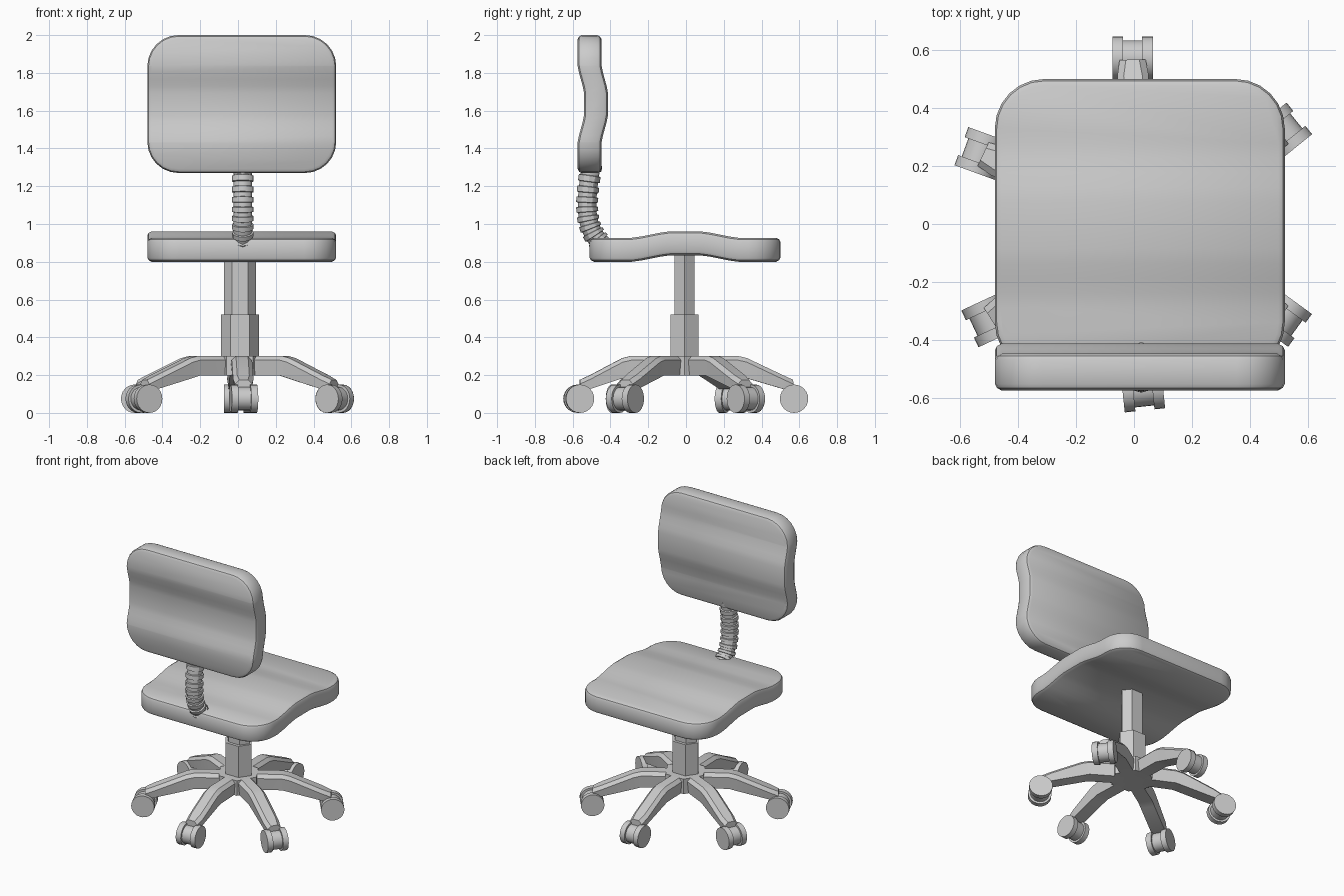
import bpy, bmesh, math
from mathutils import Vector, Matrix

if "Cube" in bpy.data.objects:
    bpy.data.objects.remove(bpy.data.objects["Cube"])

CX, CY = 0.01, -0.008   # column axis


def finish(name, bm, smooth=30):
    bmesh.ops.recalc_face_normals(bm, faces=bm.faces)
    me = bpy.data.meshes.new(name)
    bm.to_mesh(me)
    bm.free()
    ob = bpy.data.objects.new(name, me)
    bpy.context.collection.objects.link(ob)
    if smooth:
        for p in me.polygons:
            p.use_smooth = True
        me.set_sharp_from_angle(angle=math.radians(smooth))
    return ob


def loft(bm, rings):
    """Skin a list of equal-length point rings and cap both ends."""
    vs = [[bm.verts.new(p) for p in r] for r in rings]
    n = len(vs[0])
    for a, b in zip(vs, vs[1:]):
        for i in range(n):
            bm.faces.new((a[i], a[(i + 1) % n], b[(i + 1) % n], b[i]))
    bm.faces.new(vs[0][::-1])
    bm.faces.new(vs[-1])


def rounded_rect(hx, hy, r, z, seg=6):
    pts = []
    for k, (sx, sy) in enumerate(((1, 1), (-1, 1), (-1, -1), (1, -1))):
        for i in range(seg + 1):
            a = math.pi / 2 * (k + i / seg)
            pts.append((sx * (hx - r) + r * math.cos(a), sy * (hy - r) + r * math.sin(a), z))
    return pts


def cushion(name, hx, hy, r, thick, bulge, matrix):
    """Rounded pad with a soft wave across its middle."""
    b = 0.022
    bm = bmesh.new()
    loft(bm, [rounded_rect(hx - i, hy - i, r - i, z) for i, z in
              ((b, 0), (b * .3, b * .4), (0, b), (0, thick - b), (b * .3, thick - b * .4), (b, thick))])
    flat, crest = 0.56 * hy, 0.16 * hy
    for k in range(5):
        for s in (-1, 1):
            v = s * (crest + (flat - crest) * k / 4)
            bmesh.ops.bisect_plane(bm, geom=bm.verts[:] + bm.edges[:] + bm.faces[:],
                                   plane_co=(0, v, 0), plane_no=(0, 1, 0))
    for v in bm.verts:
        t = min(1, max(0, (flat - abs(v.co.y)) / (flat - crest)))
        v.co.z += bulge * (0.5 * t + 0.5 * t * t * (3 - 2 * t))
    bm.transform(matrix)
    finish(name, bm)


# Seat and backrest
cushion("seat", 0.5, 0.505, 0.17, 0.127, 0.034, Matrix.Translation((0.02, -0.005, 0.80)))
upright = Matrix(((1, 0, 0, 0.02), (0, 0, 1, -0.574), (0, 1, 0, 1.635), (0, 0, 0, 1)))
cushion("backrest", 0.5, 0.365, 0.165, 0.127, 0.034, upright)


# Ribbed back support
def support_path(t):
    p = [Vector(q) for q in ((0.025, -0.44, 0.89), (0.025, -0.55, 0.98),
                             (0.025, -0.53, 1.13), (0.025, -0.50, 1.32))]
    s = 1 - t
    return s**3 * p[0] + 3 * s * s * t * p[1] + 3 * s * t * t * p[2] + t**3 * p[3]


bm = bmesh.new()
rings, N = [], 9
for k in range(N):
    for f, rad in ((0.0, 0.049), (0.4, 0.049), (0.45, 0.058), (0.95, 0.058)):
        t = (k + f) / N
        c = support_path(t)
        d = (support_path(t + .01) - support_path(t - .01)).normalized()
        side = Vector((1, 0, 0))
        up = d.cross(side)
        rings.append([c + rad * (math.cos(a) * side + math.sin(a) * up)
                      for a in (2 * math.pi * i / 12 for i in range(12))])
loft(bm, rings)
finish("back_support", bm)


# Six-sided column and hub
def hex_prism(name, rx, ry, z0, z1):
    bm = bmesh.new()
    loft(bm, [[(CX + rx * math.cos(i * math.pi / 3), CY + ry * math.sin(i * math.pi / 3) / 0.866, z)
               for i in range(6)] for z in (z0, z1)])
    finish(name, bm, 0)


hex_prism("lower_column", 0.10, 0.073, 0.25, 0.522)
hex_prism("upper_column", 0.085, 0.053, 0.50, 0.845)
hex_prism("hub", 0.14, 0.12, 0.197, 0.302)

# Legs with casters: wheel centre x, y and rolling angle
casters = [(-0.005, 0.572, 90), (-0.525, 0.243, 160), (-0.498, -0.33, 205),
           (0.03, -0.568, 276), (0.512, -0.323, -36), (0.512, 0.317, 39)]
for n, (x, y, roll) in enumerate(casters, 1):
    R = math.hypot(x - CX, y - CY)
    leg_m = Matrix.Translation((CX, CY, 0)) @ Matrix.Rotation(math.atan2(y - CY, x - CX), 4, 'Z')
    # Leg: chamfered section swept along a bent line
    bm = bmesh.new()
    rings = []
    for r, lo, hi, w in ((0.03, .197, .302, .052), (0.28, .197, .302, .054),
                         (0.33, .183, .290, .054), (R - 0.06, .127, .200, .054),
                         (R - 0.005, .125, .175, .045)):
        c = 0.022
        rings.append([(r, -w * .85, lo), (r, w * .85, lo), (r, w, hi - c),
                      (r, w - c, hi), (r, c - w, hi), (r, -w, hi - c)])
    loft(bm, rings)
    bm.transform(leg_m)
    finish(f"leg_{n}", bm, 20)
    # Twin wheel with narrower drum, turned about its axle
    bm = bmesh.new()
    rings = [[(0.075 * s * math.cos(a), o, 0.075 * s * math.sin(a))
              for a in (2 * math.pi * i / 24 for i in range(24))]
             for o, s in ((-.07, 1), (-.033, 1), (-.033, .82), (.033, .82), (.033, 1), (.07, 1))]
    loft(bm, rings)
    bm.transform(Matrix.Translation((x, y, 0.075)) @ Matrix.Rotation(math.radians(roll), 4, 'Z'))
    finish(f"caster_{n}", bm)
